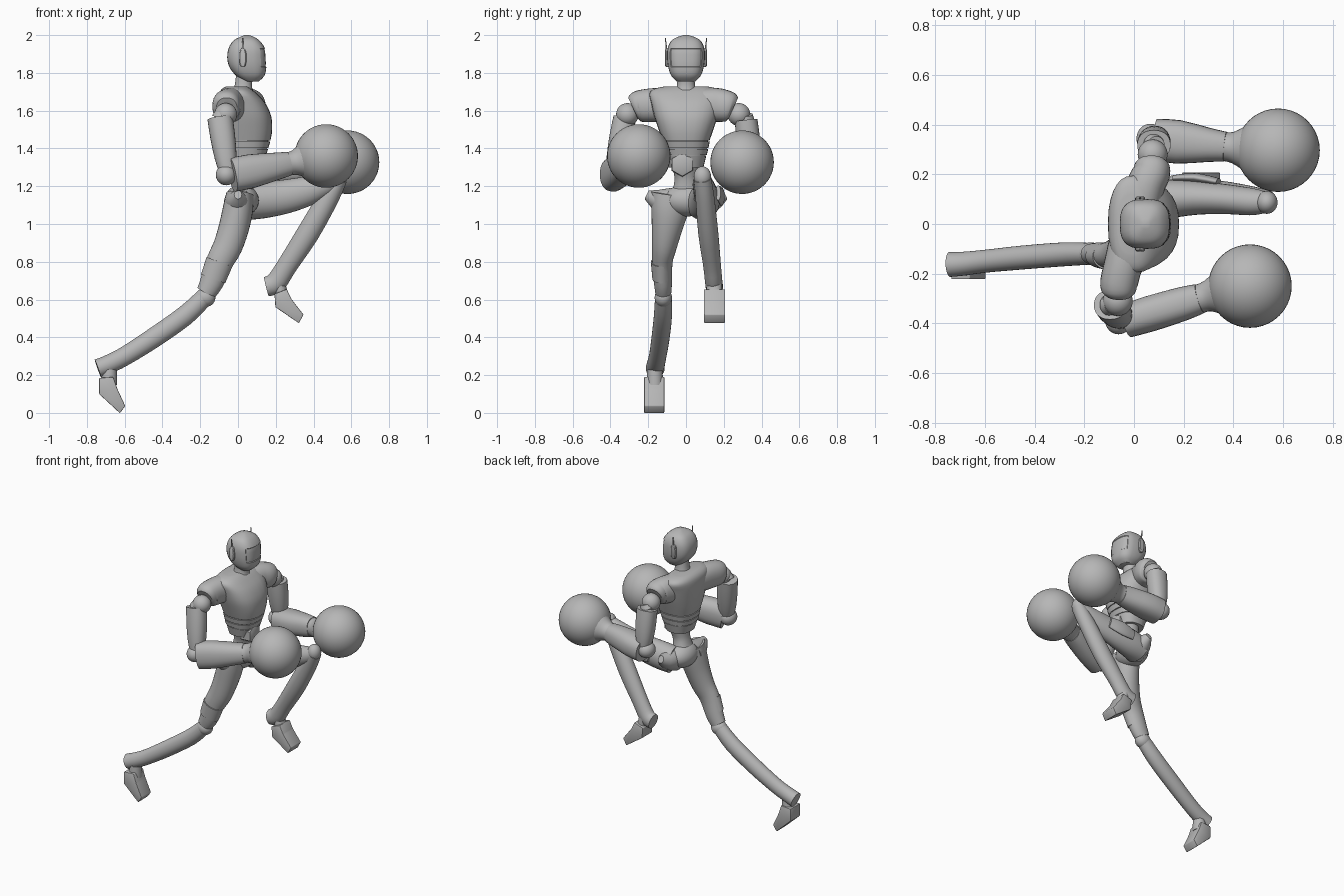
import bpy, bmesh, math
from mathutils import Vector

cube = bpy.data.objects.get("Cube")
if cube:
    bpy.data.objects.remove(cube, do_unlink=True)

grey = bpy.data.materials.new("plain grey")
grey.use_nodes = True
grey.diffuse_color = (0.47, 0.47, 0.47, 1)
grey.node_tree.nodes["Principled BSDF"].inputs["Base Color"].default_value = (0.47, 0.47, 0.47, 1)
parts = []


def finish(name, bm):
    bmesh.ops.recalc_face_normals(bm, faces=bm.faces)
    mesh = bpy.data.meshes.new(name)
    bm.to_mesh(mesh)
    bm.free()
    mesh.materials.append(grey)
    obj = bpy.data.objects.new(name, mesh)
    bpy.context.collection.objects.link(obj)
    parts.append(obj)
    return obj


def smooth_rows(rows, steps):
    """Catmull-Rom interpolation of rows of numbers."""
    out = []
    for i in range(len(rows) - 1):
        a, b, c, d = (Vector(rows[min(max(k, 0), len(rows) - 1)]) for k in range(i - 1, i + 3))
        for s in range(steps):
            t = s / steps
            out.append(b + (c - a) * t / 2 + (a * 2 - b * 5 + c * 4 - d) * t * t / 2
                       + (b * 3 - a - c * 3 + d) * t ** 3 / 2)
    return out + [Vector(rows[-1])]


def loft(name, rows, side=(0, 1, 0), steps=3, sides=28, power=1.0, level=False):
    """Skin rings of (x, y, z, side radius, depth radius); level keeps rings horizontal."""
    rows = smooth_rows(rows, steps) if steps > 1 else [Vector(r) for r in rows]
    pts = [Vector(r[:3]) for r in rows]
    bm = bmesh.new()
    rings = []
    for i, row in enumerate(rows):
        t = pts[min(i + 1, len(pts) - 1)] - pts[max(i - 1, 0)]
        t = Vector((0, 0, 1)) if level else t.normalized()
        u = Vector(side)
        u = (u - t * u.dot(t)).normalized()
        v = u.cross(t)
        ring = []
        for k in range(sides):
            a = math.tau * k / sides
            c, s = math.cos(a), math.sin(a)
            c, s = (math.copysign(abs(w) ** power, w) for w in (c, s))
            ring.append(bm.verts.new(pts[i] + u * c * row[3] + v * s * row[4]))
        rings.append(ring)
    for lo, hi in zip(rings, rings[1:]):
        for k in range(sides):
            j = (k + 1) % sides
            bm.faces.new((lo[k], lo[j], hi[j], hi[k]))
    bm.faces.new(rings[0])
    bm.faces.new(rings[-1])
    return finish(name, bm)


def stack(name, layers, power=0.9, steps=3):
    """Upright form from layers of (z, back x, front x, half width)."""
    return loft(name, [((b + f) / 2, 0, z, w, (f - b) / 2) for z, b, f, w in layers],
                power=power, steps=steps, level=True)


def ball(name, centre, radius):
    bm = bmesh.new()
    bmesh.ops.create_uvsphere(bm, u_segments=40, v_segments=24, radius=1)
    size = radius if isinstance(radius, tuple) else (radius,) * 3
    bmesh.ops.scale(bm, vec=size, verts=bm.verts)
    bmesh.ops.translate(bm, vec=centre, verts=bm.verts)
    return finish(name, bm)


def slab(name, outline, y0, y1, bevel=0.004):
    """Side profile of (x, z) points pushed through y."""
    bm = bmesh.new()
    face = bm.faces.new([bm.verts.new((x, y0, z)) for x, z in outline])
    ext = bmesh.ops.extrude_face_region(bm, geom=[face])
    bmesh.ops.translate(bm, vec=(0, y1 - y0, 0),
                        verts=[g for g in ext["geom"] if isinstance(g, bmesh.types.BMVert)])
    bmesh.ops.bevel(bm, geom=bm.edges[:], offset=bevel, segments=2, affect='EDGES', profile=0.5)
    return finish(name, bm)


# Head with a sunken visor
head = stack("head", [(1.755, .035, .11, .05), (1.785, -.01, .14, .078), (1.83, -.045, .15, .094),
                      (1.88, -.057, .15, .1), (1.93, -.05, .143, .097), (1.97, -.025, .115, .078),
                      (1.99, .01, .085, .045), (2.0, .035, .06, .012)], power=.72)
bm = bmesh.new()
bm.from_mesh(head.data)
visor = [f for f in bm.faces if f.calc_center_median().x > .115 and 1.835 < f.calc_center_median().z < 1.93]
bmesh.ops.inset_region(bm, faces=visor, thickness=.003, depth=-.004)
bm.to_mesh(head.data)
bm.free()

# Ear discs and antennae
for word, s in (("left", 1), ("right", -1)):
    loft(word + "_ear", [(.025, s * .085, 1.88, .02, .05), (.025, s * .105, 1.88, .02, .05),
                         (.025, s * .11, 1.88, .015, .044)], side=(1, 0, 0), steps=1, power=.75)
    loft(word + "_antenna", [(.025, s * .102, 1.91, .005, .006), (.025, s * .109, 1.985, .002, .003)],
         steps=1, sides=8)

# Neck, chest, waist bands and abdomen
stack("neck", [(1.67, -.04, .1, .075), (1.72, -.02, .075, .05), (1.79, -.01, .08, .045)])
stack("chest", [(1.442, -.075, .172, .125), (1.5, -.09, .181, .145), (1.57, -.1, .176, .168),
                (1.64, -.105, .145, .185), (1.69, -.1, .1, .195), (1.715, -.085, .07, .17),
                (1.727, -.065, .05, .12)], power=.8)
stack("waist_core", [(1.34, -.05, .138, .1), (1.46, -.074, .166, .12)], power=.8, steps=1)
for low, high in ((1.403, 1.437), (1.365, 1.398)):
    stack("waist_band", [(z, .21 - z * .2, z * .3 - .26, z * .22 - .19) for z in (low, high)],
          power=.8, steps=1)
stack("lower_torso", [(1.3, -.04, .125, .092), (1.36, -.058, .148, .107)], power=.8, steps=1)
stack("abdomen", [(1.33, -.005, .12, .085), (1.28, -.01, .1, .068), (1.23, -.02, .085, .06),
                  (1.15, -.05, .08, .08)])
loft("belt_plate", [(.07, -.02, 1.315, .066, .066), (.145, -.02, 1.315, .062, .062),
                    (.152, -.02, 1.315, .045, .045)], side=(0, 0, 1), steps=1, sides=6)

# Shoulders: sleeve and joint ball
for word, s, x, y in (("left", 1, .07, .25), ("right", -1, -.06, -.28)):
    loft(word + "_shoulder", [(x * .3, s * .08, 1.63, .085, .088), (x * .7, s * .16, 1.63, .078, .09),
                              (x, y - s * .045, 1.625, .076, .085), (x, y - s * .015, 1.618, .07, .078),
                              (x, y, 1.612, .055, .062)], side=(1, 0, 0), power=.9)
    ball(word + "_shoulder_joint", (x + s * .005, y + s * .03, 1.58), .06)

# Arms: upper arm, elbow, forearm and round glove
arms = (("right", (-.095, -.325, 1.56), (-.055, -.378, 1.28), (-.03, -.39, 1.26),
         (.3, -.29, 1.325), (.467, -.25, 1.36), (.072, .09)),
        ("left", (.08, .318, 1.55), (.085, .347, 1.3), (.085, .34, 1.265),
         (.4, .308, 1.30), (.58, .297, 1.327), (.088, .08)))
for word, top, low, elbow, wrist, fist, (wide, deep) in arms:
    t, l, e, w, g = map(Vector, (top, low, elbow, wrist, fist))
    loft(word + "_upper_arm", [(*t, .06, .067), (*t.lerp(l, .35), .062, .066), (*t.lerp(l, .75), .056, .058),
                               (*l, .045, .045)], steps=2, power=.9)
    loft(word + "_arm_rod", [(*(t + Vector((.01, 0, .03))), .035, .035), (*t, .045, .045)], steps=1)
    ball(word + "_elbow", l.lerp(e, .5) + Vector((-.02, 0, -.01)), (.055, .06, .055))
    loft(word + "_forearm", [(*e, wide * .95, deep), (*e.lerp(w, .3), wide, deep), (*e.lerp(w, .7), .068, .073),
                             (*e.lerp(w, .9), .06, .064)], steps=2, power=.85)
    loft(word + "_glove_cuff", [(*e.lerp(w, .88), .058, .062), (*w, .064, .066),
                                (*w.lerp(g, .35), .1, .1), (*w.lerp(g, .6), .12, .12)])
    ball(word + "_glove", g, .168)

# Pelvis with flared hip points
ball("pelvis", (.02, .005, 1.125), (.09, .125, .085))
for word, s, x in (("left", 1, .05), ("right", -1, .0)):
    loft(word + "_hip_flare", [(x, s * .06, 1.11, .075, .085), (x, s * .14, 1.125, .062, .062),
                               (x, s * .208, 1.155, .02, .025)], side=(1, 0, 0))

# Trailing right leg
loft("right_thigh", [(.01, -.075, 1.16, .11, .072), (.0, -.085, 1.08, .1, .08), (-.022, -.1, .98, .082, .08),
                     (-.055, -.115, .88, .066, .077), (-.097, -.125, .8, .054, .071),
                     (-.14, -.122, .69, .048, .062), (-.17, -.12, .635, .042, .052)])
loft("right_knee_guard", [(-.098, -.13, .8, .056, .073), (-.132, -.128, .71, .05, .068)], steps=1)
ball("right_knee", (-.175, -.12, .61), (.055, .046, .05))
loft("right_shin", [(-.18, -.12, .61, .044, .048), (-.28, -.122, .515, .048, .053), (-.45, -.135, .395, .048, .053),
                    (-.6, -.15, .3, .046, .05), (-.69, -.16, .255, .048, .05), (-.742, -.163, .235, .05, .05)])
loft("right_ankle", [(-.68, -.165, .23, .04, .038), (-.685, -.165, .15, .045, .045)], steps=1)
slab("right_foot", [(-.735, .185), (-.66, .19), (-.64, .13), (-.597, .037), (-.625, -.002), (-.735, .1)],
     -.222, -.115)

# Raised left leg
loft("left_thigh", [(.04, .085, 1.11, .09, .09), (.13, .1, 1.125, .08, .095), (.25, .105, 1.145, .068, .09),
                    (.37, .1, 1.175, .06, .078), (.47, .09, 1.21, .055, .06), (.525, .088, 1.24, .045, .045)])
loft("left_thigh_guard", [(.16, .185, 1.13, .012, .035), (.25, .187, 1.145, .018, .05),
                          (.34, .17, 1.165, .014, .04)], steps=2)
ball("left_knee", (.535, .087, 1.25), (.043, .046, .055))
loft("left_shin", [(.54, .087, 1.24, .046, .04), (.48, .1, 1.14, .05, .055), (.37, .118, .95, .053, .06),
                   (.26, .138, .78, .047, .054), (.2, .147, .69, .046, .056), (.15, .15, .668, .046, .052)])
loft("left_ankle", [(.215, .15, .69, .04, .035), (.235, .15, .6, .045, .035)], steps=1)
slab("left_foot", [(.193, .63), (.258, .655), (.285, .6), (.347, .52), (.322, .475), (.198, .56)], .095, .207)

# Smooth shading with sharp creases kept
bpy.ops.object.select_all(action='DESELECT')
for obj in parts:
    obj.select_set(True)
bpy.context.view_layer.objects.active = parts[0]
bpy.ops.object.shade_smooth_by_angle(angle=math.radians(40))
